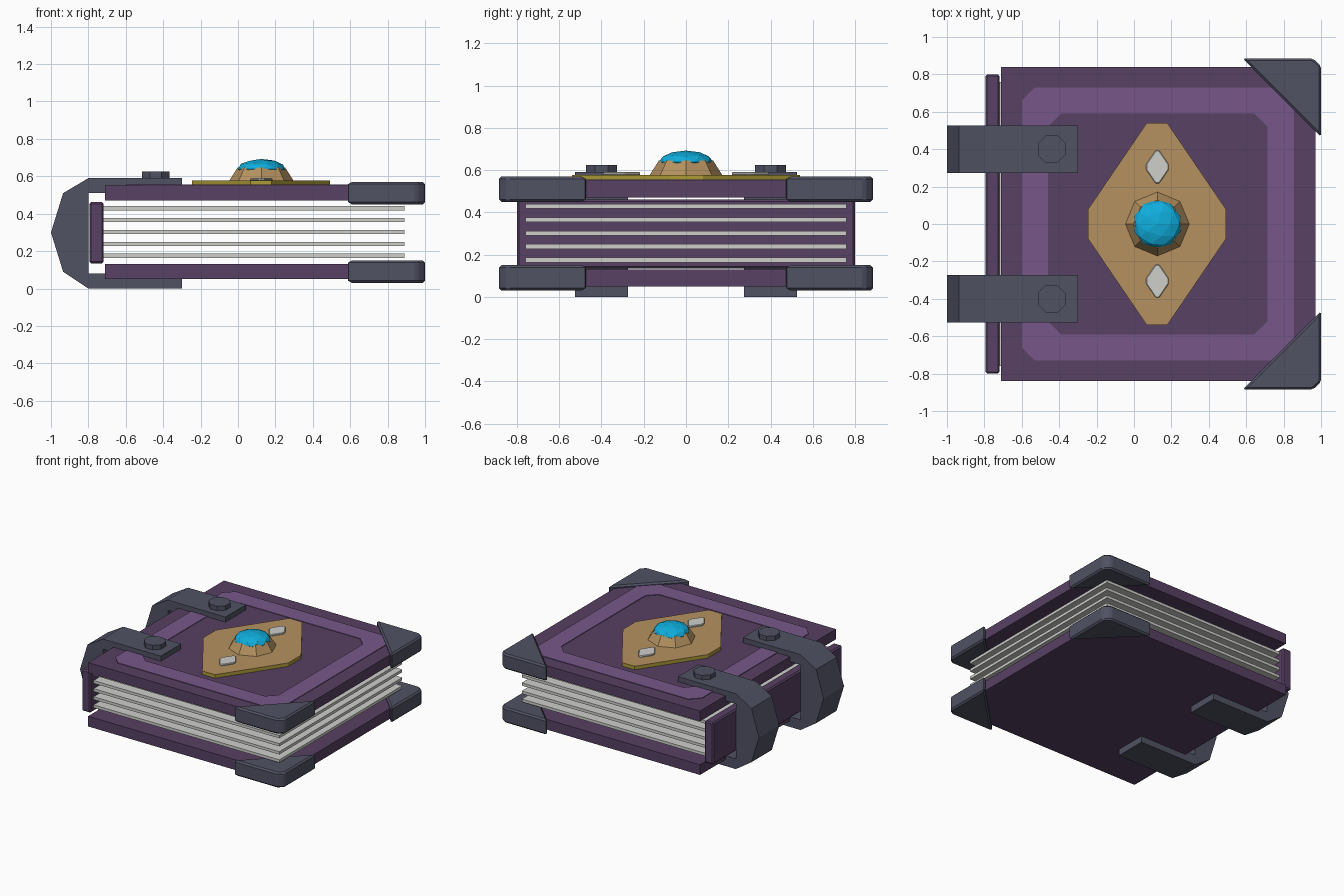
import bpy, bmesh, math

if "Cube" in bpy.data.objects:
    bpy.data.objects.remove(bpy.data.objects["Cube"])


def material(name, rgb):
    m = bpy.data.materials.new(name)
    m.diffuse_color = (*rgb, 1)
    m.use_nodes = True
    m.node_tree.nodes["Principled BSDF"].inputs["Base Color"].default_value = m.diffuse_color
    return m


PURPLE = material("dark purple", (0.095, 0.052, 0.125))
LILAC = material("light purple", (0.185, 0.096, 0.25))
IRON = material("blue grey iron", (0.08, 0.084, 0.125))
PAPER = material("paper white", (0.62, 0.62, 0.60))
GOLD = material("tan gold", (0.46, 0.285, 0.115))
YELLOW = material("yellow edge", (0.42, 0.33, 0.04))
BLUE = material("gem blue", (0.005, 0.42, 0.72))


def finish(name, bm, *mats, bevel=0):
    bmesh.ops.recalc_face_normals(bm, faces=bm.faces)
    me = bpy.data.meshes.new(name)
    bm.to_mesh(me)
    bm.free()
    for m in mats:
        me.materials.append(m)
    ob = bpy.data.objects.new(name, me)
    bpy.context.collection.objects.link(ob)
    if bevel:
        mod = ob.modifiers.new("bevel", 'BEVEL')
        mod.width = bevel
        mod.segments = 1
        mod.limit_method = 'ANGLE'
    return ob


def extrude(name, points, vec, *mats, bevel=0):
    """Extrude a closed 3D outline along vec."""
    bm = bmesh.new()
    f = bm.faces.new([bm.verts.new(p) for p in points])
    r = bmesh.ops.extrude_face_region(bm, geom=[f])
    bmesh.ops.translate(bm, vec=vec, verts=[v for v in r["geom"] if isinstance(v, bmesh.types.BMVert)])
    bm.normal_update()
    if len(mats) > 1:  # second colour on the upright sides
        for face in bm.faces:
            face.material_index = int(abs(face.normal.z) < 0.5)
    return finish(name, bm, *mats, bevel=bevel)


def box(name, x0, x1, y, z0, z1, mat, bevel=0):
    pts = [(x0, -y, z0), (x1, -y, z0), (x1, y, z0), (x0, y, z0)]
    return extrude(name, pts, (0, 0, z1 - z0), mat, bevel=bevel)


def chamfered(x0, x1, y, c, z):
    return [(x0 + c, -y, z), (x1 - c, -y, z), (x1, -y + c, z), (x1, y - c, z),
            (x1 - c, y, z), (x0 + c, y, z), (x0, y - c, z), (x0, -y + c, z)]


# Covers, spine and page sheets
box("bottom_cover", -0.71, 0.97, 0.84, 0.05, 0.13, PURPLE)
box("top_cover", -0.71, 0.97, 0.84, 0.47, 0.55, PURPLE)
box("spine", -0.795, -0.718, 0.80, 0.135, 0.462, PURPLE, bevel=0.01)
for i in range(5):
    z = 0.175 + i * 0.0635
    box("page_sheet", -0.72, 0.89, 0.76, z - 0.011, z + 0.011, PAPER)

# Light border inlaid on the top cover
bm = bmesh.new()
outer = [bm.verts.new(p) for p in chamfered(-0.60, 0.855, 0.73, 0.07, 0.55)]
inner = [bm.verts.new(p) for p in chamfered(-0.46, 0.715, 0.59, 0.07, 0.55)]
for i in range(8):
    j = (i + 1) % 8
    bm.faces.new((outer[i], outer[j], inner[j], inner[i]))
r = bmesh.ops.extrude_face_region(bm, geom=bm.faces[:])
bmesh.ops.translate(bm, vec=(0, 0, 0.005), verts=[v for v in r["geom"] if isinstance(v, bmesh.types.BMVert)])
finish("cover_border", bm, LILAC)

for s in (-1, 1):
    # Iron corner guards on both covers
    for z in (0.03, 0.45):
        pts = [(0.58, s * 0.885, z), (0.957, s * 0.885, z), (1.0, s * 0.845, z), (1.0, s * 0.465, z)]
        extrude("corner_guard", pts, (0, 0, 0.12), IRON, bevel=0.012)

    # Hinge strap wrapping round the spine
    profile = [(-0.30, 0.59), (-0.80, 0.59), (-0.935, 0.51), (-1.0, 0.30), (-0.935, 0.09), (-0.80, 0.0),
               (-0.30, 0.0), (-0.30, 0.045), (-0.71, 0.045), (-0.80, 0.08), (-0.80, 0.51), (-0.30, 0.51)]
    profile[7:10] = [(-0.30, 0.08), (-0.80, 0.08)]
    extrude("hinge_strap", [(x, s * 0.4 - 0.126, z) for x, z in profile], (0, 0.252, 0), IRON)

    # Octagonal rivet
    ring = [(-0.44 + 0.08 * math.cos(math.pi * (k + 0.5) / 4),
             s * 0.4 + 0.08 * math.sin(math.pi * (k + 0.5) / 4), 0.585) for k in range(8)]
    extrude("strap_rivet", ring, (0, 0, 0.04), IRON)

    # Small pale diamond studs
    half = [(0.06, -0.015), (0.06, 0.015), (0.01, 0.088), (-0.01, 0.088)]
    pts = half + [(-x, -y) for x, y in half]
    extrude("diamond_stud", [(0.125 + x, s * 0.305 + y, 0.575) for x, y in pts], (0, 0, 0.015), PAPER, bevel=0.004)

# Gold medallion plate
half = [(0.368, -0.08), (0.368, 0.08), (0.055, 0.54), (-0.055, 0.54)]
pts = half + [(-x, -y) for x, y in half]
extrude("medallion_plate", [(0.123 + x, y, 0.55) for x, y in pts], (0, 0, 0.028), GOLD, YELLOW)

# Faceted gem setting
bm = bmesh.new()
bmesh.ops.create_cone(bm, cap_ends=True, segments=8, radius1=0.172, radius2=0.128, depth=0.07)
bmesh.ops.translate(bm, vec=(0.125, 0, 0.611), verts=bm.verts)
finish("gem_setting", bm, GOLD)

# Faceted gem
bm = bmesh.new()
bmesh.ops.create_icosphere(bm, subdivisions=2, radius=0.13)
bmesh.ops.scale(bm, vec=(1, 1, 0.42), verts=bm.verts)
bmesh.ops.translate(bm, vec=(0.125, 0, 0.638), verts=bm.verts)
finish("gem", bm, BLUE)
